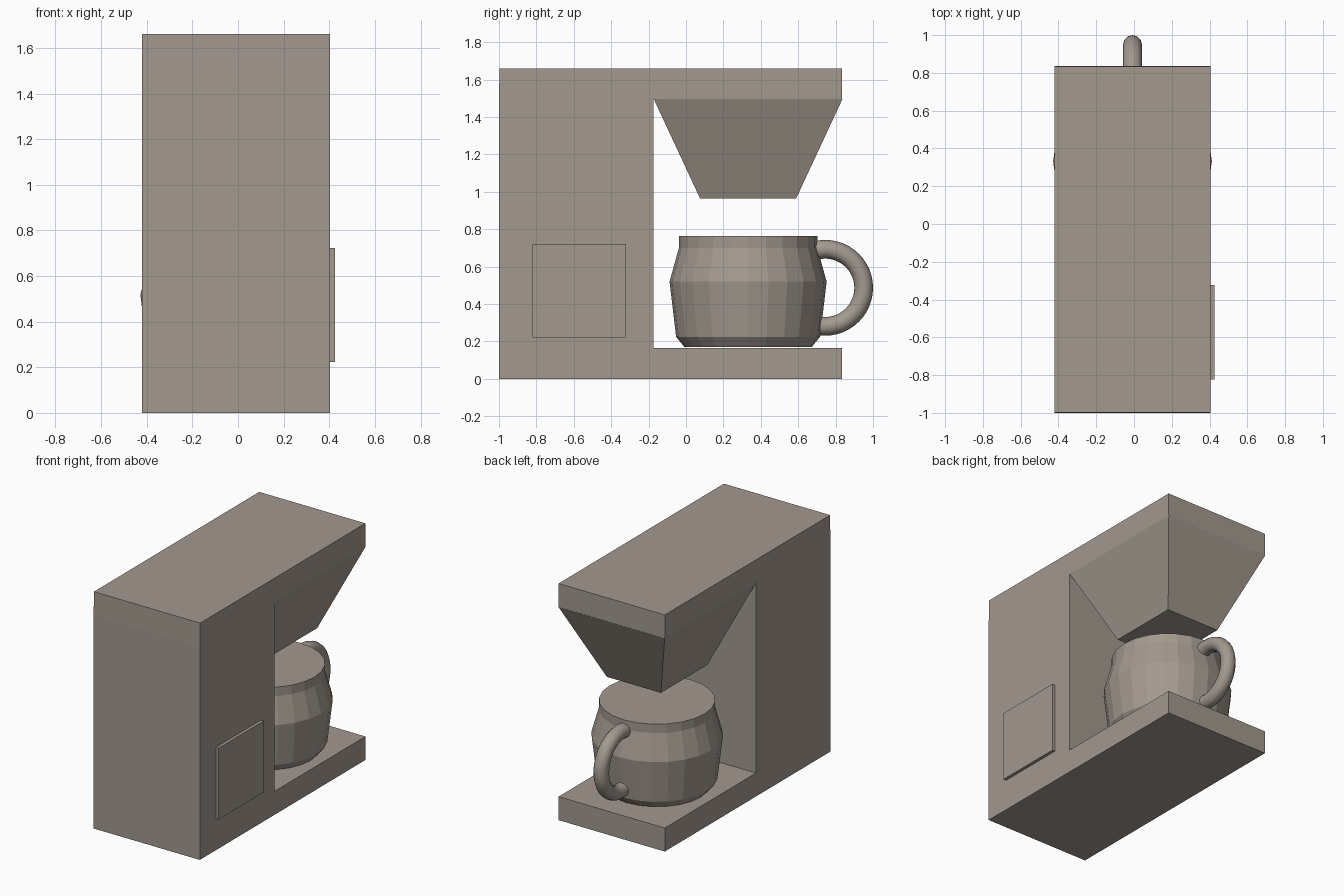
import bpy, bmesh, math
from mathutils import Matrix

cube = bpy.data.objects.get("Cube")
if cube:
    bpy.data.objects.remove(cube, do_unlink=True)

CX = -0.008          # middle of the machine across its width
HALF_W = 0.412
POT_Y = 0.332        # shared axis of jug and hopper

taupe = bpy.data.materials.new("warm taupe")
taupe.use_nodes = True
colour = (0.366, 0.319, 0.275, 1)
taupe.diffuse_color = colour
taupe.node_tree.nodes["Principled BSDF"].inputs["Base Color"].default_value = colour


def finish(name, bm):
    bmesh.ops.recalc_face_normals(bm, faces=bm.faces)
    mesh = bpy.data.meshes.new(name)
    bm.to_mesh(mesh)
    bm.free()
    mesh.materials.append(taupe)
    obj = bpy.data.objects.new(name, mesh)
    bpy.context.collection.objects.link(obj)
    return obj


def loft(name, rings):
    """Skin a stack of closed rings and cap both ends."""
    bm = bmesh.new()
    loops = [[bm.verts.new(p) for p in ring] for ring in rings]
    for a, b in zip(loops, loops[1:]):
        for i in range(len(a)):
            j = (i + 1) % len(a)
            bm.faces.new((a[i], a[j], b[j], b[i]))
    bm.faces.new(loops[0][::-1])
    bm.faces.new(loops[-1])
    return finish(name, bm)


def rect(hx, hy, z):
    return [(CX + sx * hx, POT_Y + sy * hy, z)
            for sx, sy in ((-1, -1), (1, -1), (1, 1), (-1, 1))]


def circle(r, z, n=24):
    return [(CX + r * math.cos(math.tau * i / n),
             POT_Y + r * math.sin(math.tau * i / n), z) for i in range(n)]


# C-shaped body: base, column and top slab as one side profile
side = [(-1, 0), (0.835, 0), (0.835, 0.165), (-0.175, 0.165), (-0.175, 1.495),
        (0.835, 1.495), (0.835, 1.66), (-0.997, 1.66), (-1, 1.495)]
loft("machine_body", [[(CX + s * HALF_W, y, z) for y, z in side] for s in (-1, 1)])

# Filter hopper tapering down below the top slab
loft("filter_hopper", [rect(0.21, 0.257, 0.965), rect(HALF_W, 0.504, 1.495)])

# Thin panel on the left side of the column
bm = bmesh.new()
bmesh.ops.create_cube(bm, size=1, matrix=Matrix.Translation((0.409, -0.572, 0.472))
                      @ Matrix.Diagonal((0.034, 0.5, 0.5, 1)))
finish("side_panel", bm)

# Faceted jug with a flat closed top
jug = [(0.34, 0.17), (0.385, 0.225), (0.42, 0.52), (0.37, 0.70), (0.37, 0.763)]
loft("jug", [circle(r, z) for r, z in jug])

# Ring handle, its inner half buried in the jug
bpy.ops.mesh.primitive_torus_add(major_segments=48, minor_segments=12,
                                 major_radius=0.206, minor_radius=0.05,
                                 location=(CX, 0.744, 0.487),
                                 rotation=(0, math.pi / 2, 0))
handle = bpy.context.object
handle.name = "jug_handle"
handle.data.materials.append(taupe)
bpy.ops.object.shade_smooth_by_angle(angle=math.radians(40))
